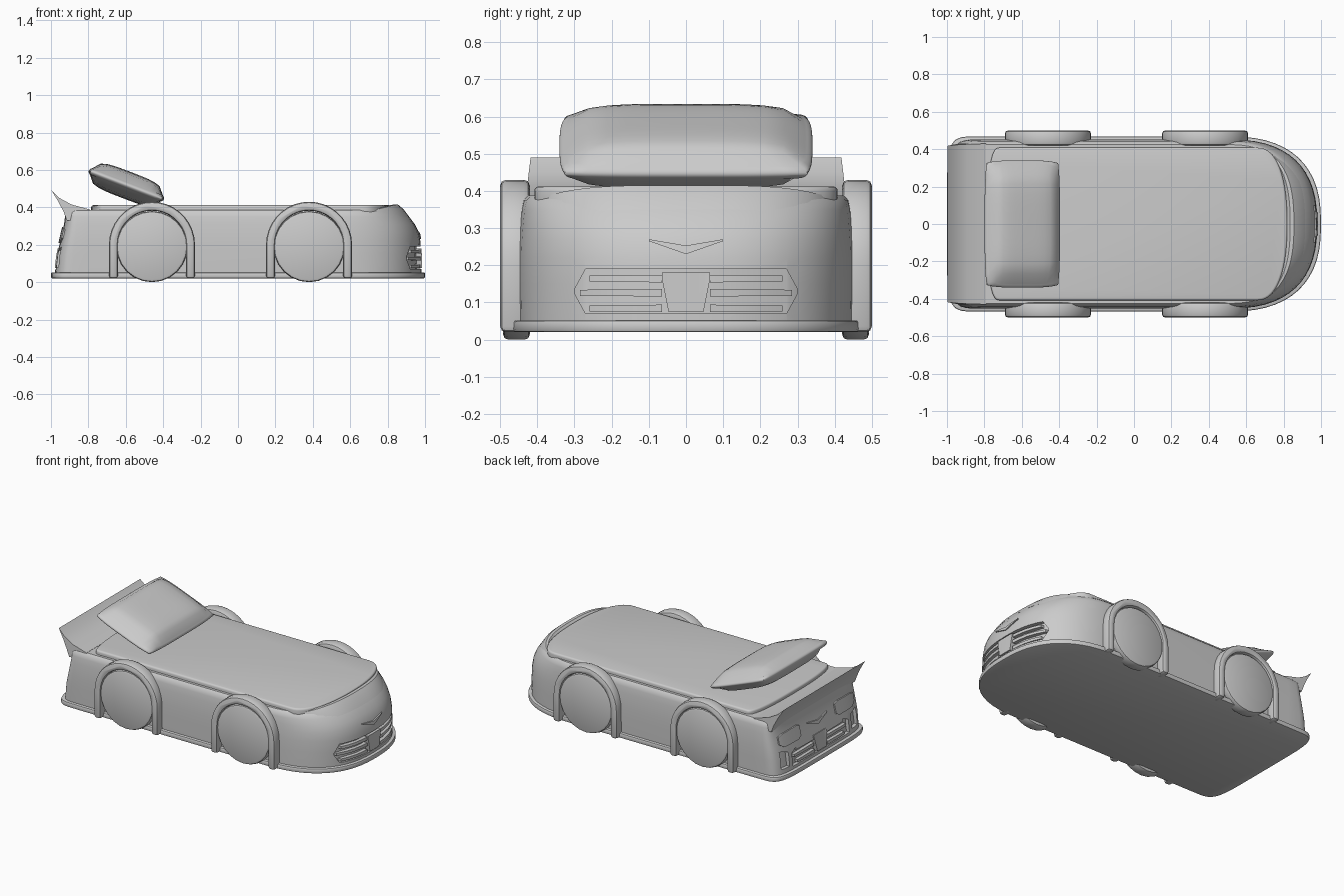
import bpy, bmesh, math
from mathutils import Matrix

if "Cube" in bpy.data.objects:
    bpy.data.objects.remove(bpy.data.objects["Cube"])

grey = bpy.data.materials.new("plain grey")
grey.diffuse_color = (0.6, 0.6, 0.6, 1)
grey.use_nodes = True
grey.node_tree.nodes["Principled BSDF"].inputs["Base Color"].default_value = grey.diffuse_color

FRONT_X0, REAR_X0, FRONT_P, REAR_P = 0.5, -0.8, 2.5, 6
# body levels: z, rear x, front x, half width
LEVELS = [(0.04, -0.98, 0.98, 0.45), (0.15, -0.967, 0.98, 0.452),
          (0.22, -0.95, 0.975, 0.452), (0.27, -0.938, 0.965, 0.45),
          (0.31, -0.93, 0.945, 0.447), (0.35, -0.925, 0.915, 0.443),
          (0.375, -0.925, 0.89, 0.437), (0.387, -0.92, 0.87, 0.425)]


def finish(ob, bevel=0, segments=2, angle=35):
    """Give material, apply a bevel and smooth the soft edges."""
    if not ob.data.materials:
        ob.data.materials.append(grey)
    bpy.ops.object.select_all(action='DESELECT')
    ob.select_set(True)
    bpy.context.view_layer.objects.active = ob
    if bevel:
        m = ob.modifiers.new("bevel", 'BEVEL')
        m.width, m.segments, m.limit_method = bevel, segments, 'ANGLE'
        m.angle_limit = math.radians(40)
    for m in list(ob.modifiers):
        bpy.ops.object.modifier_apply(modifier=m.name)
    bpy.ops.object.shade_smooth_by_angle(angle=math.radians(angle))
    return ob


def loft(name, rings):
    """Skin closed rings of equal length and cap both ends."""
    bm = bmesh.new()
    vs = [[bm.verts.new(p) for p in r] for r in rings]
    n = len(vs[0])
    for a, b in zip(vs, vs[1:]):
        for i in range(n):
            j = (i + 1) % n
            bm.faces.new((a[i], a[j], b[j], b[i]))
    bm.faces.new(vs[0])
    bm.faces.new(vs[-1])
    bmesh.ops.recalc_face_normals(bm, faces=bm.faces)
    me = bpy.data.meshes.new(name)
    bm.to_mesh(me)
    bm.free()
    ob = bpy.data.objects.new(name, me)
    bpy.context.collection.objects.link(ob)
    return ob


def outline(z, xr, xf, hw, fx=FRONT_X0, rx=REAR_X0, fp=FRONT_P, rp=REAR_P, n=14):
    """Plan outline: rounded nose, nearly square tail."""
    pts = []
    for x0, x1, p, start in ((fx, xf, fp, -90), (rx, xr, rp, 90)):
        for i in range(2 * n + 1):
            t = math.radians(start + 90 * i / n)
            c, s = abs(math.cos(t)), math.sin(t)
            if i in (0, 2 * n):
                c = 0
            y = math.copysign(abs(s) ** (2 / p), s) * hw if i != n else 0
            pts.append((x0 + (x1 - x0) * c ** (2 / p), y, z))
    return pts


def surface_x(y, z, side):
    """Body surface x on the nose (side 1) or tail (side -1)."""
    for a, b in zip(LEVELS, LEVELS[1:]):
        if z <= b[0]:
            break
    f = (z - a[0]) / (b[0] - a[0])
    xr, xf, hw = (a[k] + (b[k] - a[k]) * f for k in (1, 2, 3))
    x0, x1, p = (FRONT_X0, xf, FRONT_P) if side > 0 else (REAR_X0, xr, REAR_P)
    return x0 + (x1 - x0) * max(0, 1 - abs(y / hw) ** p) ** (1 / p)


def plate(name, cols, side, inner, outer):
    """Plate following the nose or tail; cols are (y, z low, z high)."""
    rings = []
    for k, (a, b) in enumerate(zip(cols, cols[1:])):
        for i in range(0 if k == 0 else 1, 5):
            y, lo, hi = (p + (q - p) * i / 4 for p, q in zip(a, b))
            xl, xh = surface_x(y, lo, side), surface_x(y, hi, side)
            rings.append([(xl + side * inner, y, lo), (xl + side * outer, y, lo),
                          (xh + side * outer, y, hi), (xh + side * inner, y, hi)])
    return loft(name, rings)


def flip(cols):
    return [(-y, lo, hi) for y, lo, hi in cols]


# body shell with recessed grilles and vents
body = loft("body", [outline(*l) for l in LEVELS])
front_hex = [(-0.30, 0.125, 0.135), (-0.27, 0.07, 0.19), (0.27, 0.07, 0.19), (0.30, 0.125, 0.135)]
rear_box = [(-0.29, 0.07, 0.15), (-0.25, 0.07, 0.17), (0.25, 0.07, 0.17), (0.29, 0.07, 0.15)]
vent = [(0.32, 0.08, 0.17), (0.39, 0.08, 0.19)]
for name, cols, side in (("front_cutter", front_hex, 1), ("rear_cutter", rear_box, -1),
                         ("vent_cutter_a", vent, -1), ("vent_cutter_b", flip(vent), -1)):
    cutter = plate(name, cols, side, -0.022, 0.03)
    cutter.hide_render = True
    cutter.hide_set(True)
    m = body.modifiers.new(name, 'BOOLEAN')
    m.object, m.operation, m.solver = cutter, 'DIFFERENCE', 'EXACT'
finish(body)

# grille slats and centre plates, nose and tail
for label, side, reach in (("front", 1, 0.27), ("rear", -1, 0.25)):
    for s in (-1, 1):
        for k, z in enumerate((0.085, 0.127, 0.165)):
            end = reach + (0.015 if k == 1 else -0.01)
            finish(plate(f"{label}_slat", [(s * 0.065, z - 0.011, z + 0.009),
                                           (s * end, z - 0.009, z + 0.007)], side, -0.03, -0.002))
    finish(plate(f"{label}_centre_plate", [(-0.065, 0.165, 0.18), (-0.047, 0.075, 0.18),
                                           (0.047, 0.075, 0.18), (0.065, 0.165, 0.18)],
                 side, -0.03, 0.004))
    # plain V shaped trim
    finish(plate(f"{label}_trim", [(-0.10, 0.265, 0.27), (0, 0.23, 0.253), (0.10, 0.265, 0.27)],
                 side, -0.01, 0.007))

# tail lights
light = [(0.18, 0.225, 0.285), (0.21, 0.21, 0.295), (0.35, 0.21, 0.29), (0.385, 0.235, 0.28)]
for cols in (light, flip(light)):
    finish(plate("tail_light", cols, -1, -0.01, 0.008))

# base skirt
finish(loft("base_skirt", [outline(z, -1, 1, 0.468) for z in (0.02, 0.052)]), 0.008)

# mattress
finish(loft("mattress", [outline(z, -0.785, 0.82, 0.408, 0.66, -0.72, 2.3, 2.6)
                         for z in (0.34, 0.412)]), 0.012, 3)

# raised lip ahead of the mattress
section = [(0.915, 0.35), (0.885, 0.39), (0.855, 0.415), (0.835, 0.415), (0.815, 0.40), (0.80, 0.35)]
rings = []
for i in range(25):
    y = -0.395 + 0.79 * i / 24
    f = (1 - abs(y / 0.42) ** 2.6) ** (1 / 2.6)
    drop = abs(y / 0.395) ** 4 * 0.035
    rings.append([(0.55 + (x - 0.55) * f, y, z - drop) for x, z in section])
finish(loft("hood_lip", rings))

# rear spoiler
prof = [(-0.997, 0.49), (-0.955, 0.45), (-0.89, 0.415), (-0.79, 0.388),
        (-0.79, 0.33), (-0.915, 0.33), (-0.932, 0.375), (-0.96, 0.43)]
finish(loft("spoiler", [[(x, s * (0.43 - max(0, z - 0.39) * 0.12), z) for x, z in prof]
                        for s in (-1, 1)]))

# wheels and arches
for cx in (-0.46, 0.38):
    for s in (-1, 1):
        ring = [(math.cos(math.tau * i / 24), math.sin(math.tau * i / 24)) for i in range(24)]
        finish(loft("wheel", [[(cx + 0.19 * c, s * y, 0.19 + 0.19 * d) for c, d in ring]
                              for y in (0.42, 0.492)]), 0.014)
        arc = [math.pi * i / 18 for i in range(19)]
        pts = [(0.23, 0.02)] + [(0.23 * math.cos(a), 0.2 + 0.23 * math.sin(a)) for a in arc]
        pts += [(-0.23, 0.02), (-0.182, 0.02)]
        pts += [(-0.182 * math.cos(a), 0.2 + 0.182 * math.sin(a)) for a in arc] + [(0.182, 0.02)]
        finish(loft("wheel_arch", [[(cx + x, s * y, z) for x, z in pts]
                                   for y in (0.42, 0.5)]), 0.016)

# pillow: soft rounded slab, thin at its border
bm = bmesh.new()
bmesh.ops.create_cube(bm, size=2)
bmesh.ops.subdivide_edges(bm, edges=bm.edges, cuts=11, use_grid_fill=True)
for v in bm.verts:
    u, w, h = v.co
    swell = 0.25 + 0.75 * math.sqrt(max(0, (1 - u ** 4) * (1 - w ** 4)))
    pinch = 1 - 0.06 * h * h
    v.co = (0.215 * u * pinch * (1 - 0.05 * w ** 4),
            0.34 * w * pinch * (1 - 0.04 * u ** 4), 0.073 * h * swell)
me = bpy.data.meshes.new("pillow")
bm.to_mesh(me)
bm.free()
me.transform(Matrix.Translation((-0.597, 0, 0.52)) @ Matrix.Rotation(math.radians(21), 4, 'Y'))
pillow = bpy.data.objects.new("pillow", me)
bpy.context.collection.objects.link(pillow)
finish(pillow, angle=60)
